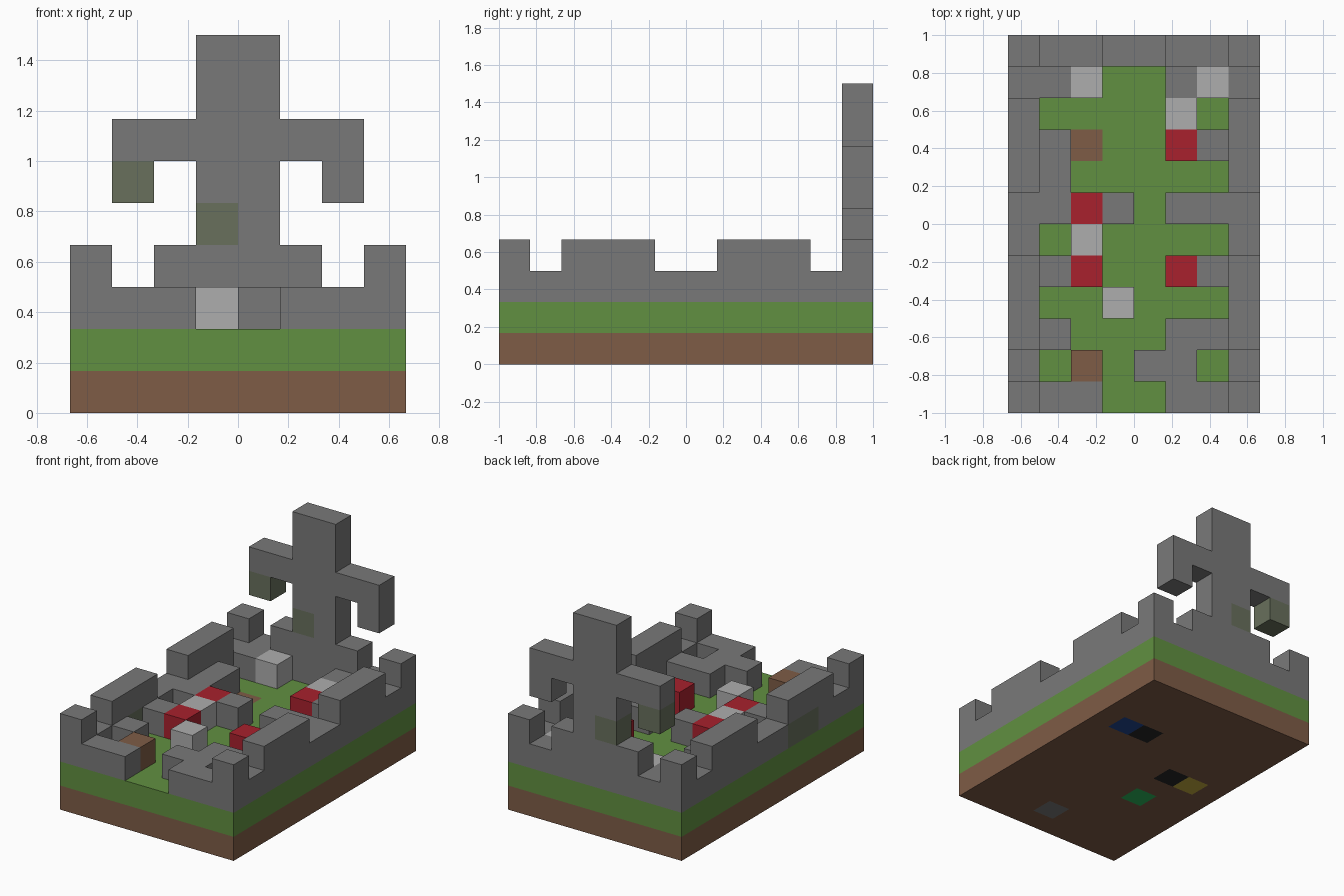
import bpy
import bmesh
from mathutils import Vector

default = bpy.data.objects.get("Cube")
if default:
    bpy.data.objects.remove(default, do_unlink=True)

CELL = 1 / 6
COLS, ROWS = 8, 12


def srgb(r, g, b):
    return tuple(((c / 255 + 0.055) / 1.055) ** 2.4 for c in (r, g, b)) + (1.0,)


def make_material(name, rgb):
    mat = bpy.data.materials.new(name)
    mat.use_nodes = True
    color = srgb(*rgb)
    mat.diffuse_color = color
    bsdf = next(n for n in mat.node_tree.nodes if n.type == 'BSDF_PRINCIPLED')
    bsdf.inputs["Base Color"].default_value = color
    bsdf.inputs["Roughness"].default_value = 0.9
    return mat


MATERIALS = {
    "S": make_material("stone", (121, 121, 121)),
    "L": make_material("pale stone", (174, 174, 174)),
    "M": make_material("mossy stone", (104, 112, 92)),
    "G": make_material("grass", (97, 144, 65)),
    "B": make_material("earth", (126, 92, 70)),
    "R": make_material("red", (168, 33, 45)),
    "N": make_material("navy", (33, 70, 143)),
    "K": make_material("black", (37, 37, 37)),
    "Y": make_material("yellow", (195, 170, 62)),
    "E": make_material("emerald", (43, 183, 91)),
}

# Every block is keyed by (column, row from the back, layer)
cells = {}


def put(part, key, cols, rows, layers):
    for c in cols:
        for r in rows:
            for z in layers:
                cells[c, r, z] = (part, key)


# Earth slab with coloured blocks showing underneath, then the turf
put("earth_slab", "B", range(COLS), range(ROWS), [0])
for key, c, r in (("N", 6, 3), ("K", 5, 3), ("K", 2, 5),
                  ("Y", 1, 5), ("E", 2, 7), ("S", 4, 10)):
    put("earth_slab", key, [c], [r], [0])
put("turf", "G", range(COLS), range(ROWS), [1])
put("turf", "B", [2], [3], [1])

# Wall base and courtyard blocks, drawn back to front (dot = open turf)
PLAN = """
SSSSSSSS
SSL..SLS
S....L.S
SS...RSS
SS.....S
SSRS.SSS
S.L....S
SSR..RSS
S..L...S
SS...SSS
S.B.SS.S
SSS..SSS
""".split()
for r, line in enumerate(PLAN):
    for c, key in enumerate(line):
        if key != ".":
            edge = c in (0, COLS - 1) or r in (0, ROWS - 1)
            put("outer_wall" if edge else "courtyard_blocks", key, [c], [r], [2])
put("outer_wall", "M", [0], [7, 8], [2])

# Battlements on both long walls
put("battlements", "S", [0, COLS - 1], [0, 2, 3, 4, 7, 8, 9, 11], [3])

# Back tower with drooping arms
put("back_tower", "S", range(2, 6), [0], [3])
put("back_tower", "S", [3, 4], [0], range(4, 9))
put("back_tower", "S", range(1, 7), [0], [6])
put("back_tower", "S", [6], [0], [5])
put("back_tower", "M", [1], [0], [5])
put("back_tower", "M", [3], [0], [4])


def build(part):
    """Join a part's blocks, keeping only the exposed faces."""
    bm = bmesh.new()
    keys = list(MATERIALS)
    for (c, r, z), (owner, key) in cells.items():
        if owner != part:
            continue
        center = Vector((c - COLS / 2 + 0.5, ROWS / 2 - r - 0.5, z + 0.5))
        for axis in range(3):
            for sign in (-1, 1):
                n = Vector((0, 0, 0))
                n[axis] = sign
                if (c + int(n.x), r - int(n.y), z + int(n.z)) in cells:
                    continue
                u = Vector((n.y, n.z, n.x))
                v = n.cross(u)
                corners = [(-1, -1), (1, -1), (1, 1), (-1, 1)]
                face = bm.faces.new([
                    bm.verts.new((center + (n + u * a + v * b) / 2) * CELL)
                    for a, b in corners])
                face.material_index = keys.index(key)
    bmesh.ops.remove_doubles(bm, verts=bm.verts, dist=CELL / 100)
    bm.normal_update()
    mesh = bpy.data.meshes.new(part)
    for mat in MATERIALS.values():
        mesh.materials.append(mat)
    bm.to_mesh(mesh)
    bm.free()
    bpy.context.scene.collection.objects.link(bpy.data.objects.new(part, mesh))


for part in sorted({owner for owner, key in cells.values()}):
    build(part)
